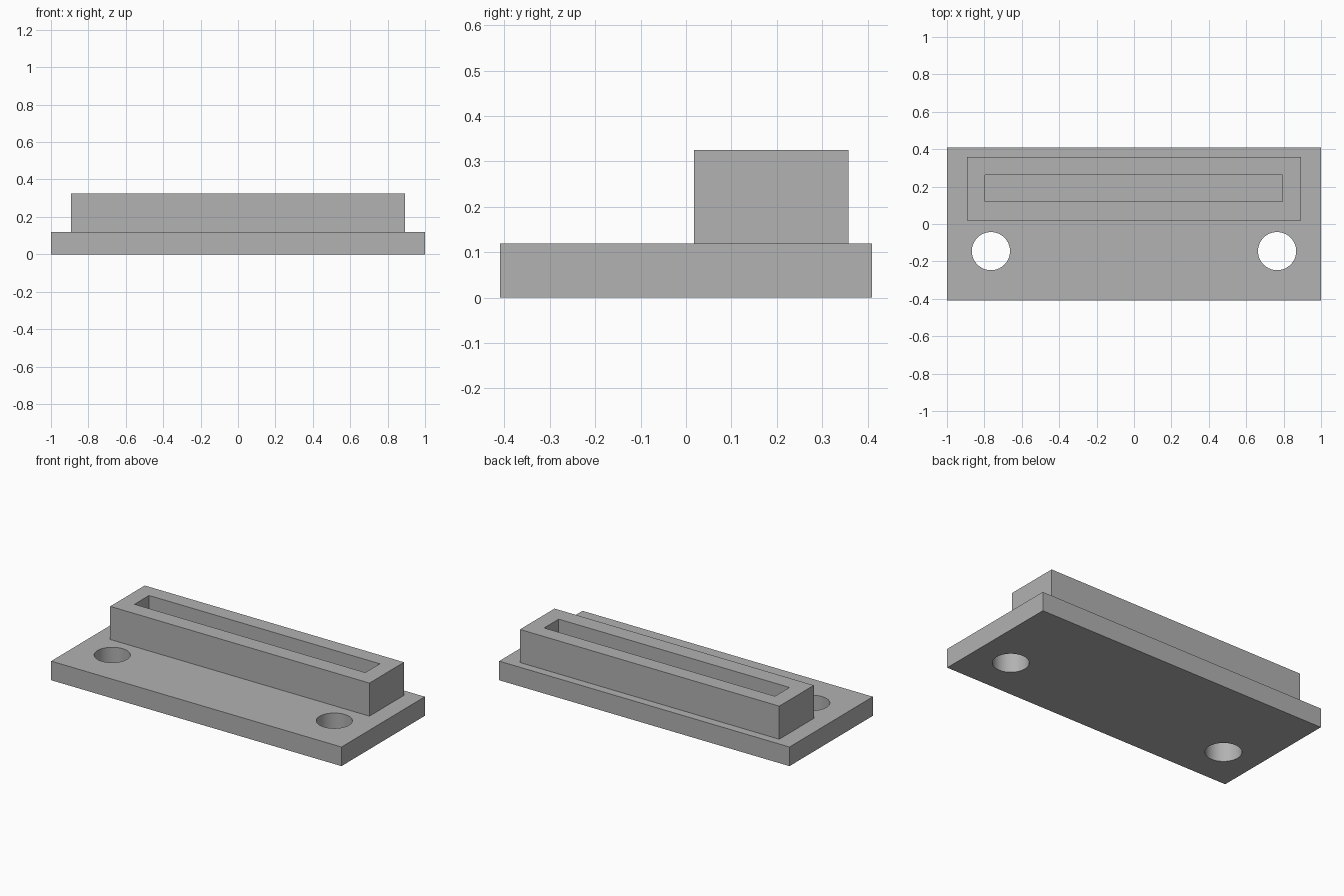
import bpy
import math

cube = bpy.data.objects.get("Cube")
if cube:
    bpy.data.objects.remove(cube, do_unlink=True)

grey = bpy.data.materials.new("plain grey")
grey.use_nodes = True
grey.diffuse_color = (0.445, 0.445, 0.445, 1)
grey.node_tree.nodes["Principled BSDF"].inputs["Base Color"].default_value = grey.diffuse_color


def box(name, x0, x1, y0, y1, z0, z1):
    bpy.ops.mesh.primitive_cube_add(size=1, location=((x0 + x1) / 2, (y0 + y1) / 2, (z0 + z1) / 2))
    ob = bpy.context.object
    ob.name = name
    ob.scale = (x1 - x0, y1 - y0, z1 - z0)
    bpy.ops.object.transform_apply(location=False, rotation=False, scale=True)
    ob.data.materials.append(grey)
    return ob


def cut(target, cutter):
    cutter.hide_render = True
    mod = target.modifiers.new("cut", "BOOLEAN")
    mod.operation = "DIFFERENCE"
    mod.solver = "EXACT"
    mod.object = cutter
    bpy.ops.object.select_all(action="DESELECT")
    bpy.context.view_layer.objects.active = target
    target.select_set(True)
    bpy.ops.object.modifier_apply(modifier=mod.name)
    bpy.data.objects.remove(cutter, do_unlink=True)


PLATE_TOP, TOP = 0.119, 0.325

# Flat mounting plate with two round screw holes
plate = box("mounting_plate", -1, 1, -0.41, 0.41, 0, PLATE_TOP)
for side in (-1, 1):
    bpy.ops.mesh.primitive_cylinder_add(vertices=64, radius=0.102, depth=1,
                                        location=(side * 0.765, -0.145, 0))
    drill = bpy.context.object
    drill.data.materials.append(grey)
    cut(plate, drill)
bpy.ops.object.shade_smooth_by_angle(angle=math.radians(30))

# Raised housing with a long slot reaching down to the plate
housing = box("slotted_housing", -0.893, 0.893, 0.018, 0.358, PLATE_TOP, TOP)
cut(housing, box("slot_cutter", -0.797, 0.793, 0.12, 0.263, PLATE_TOP - 0.05, TOP + 0.1))
